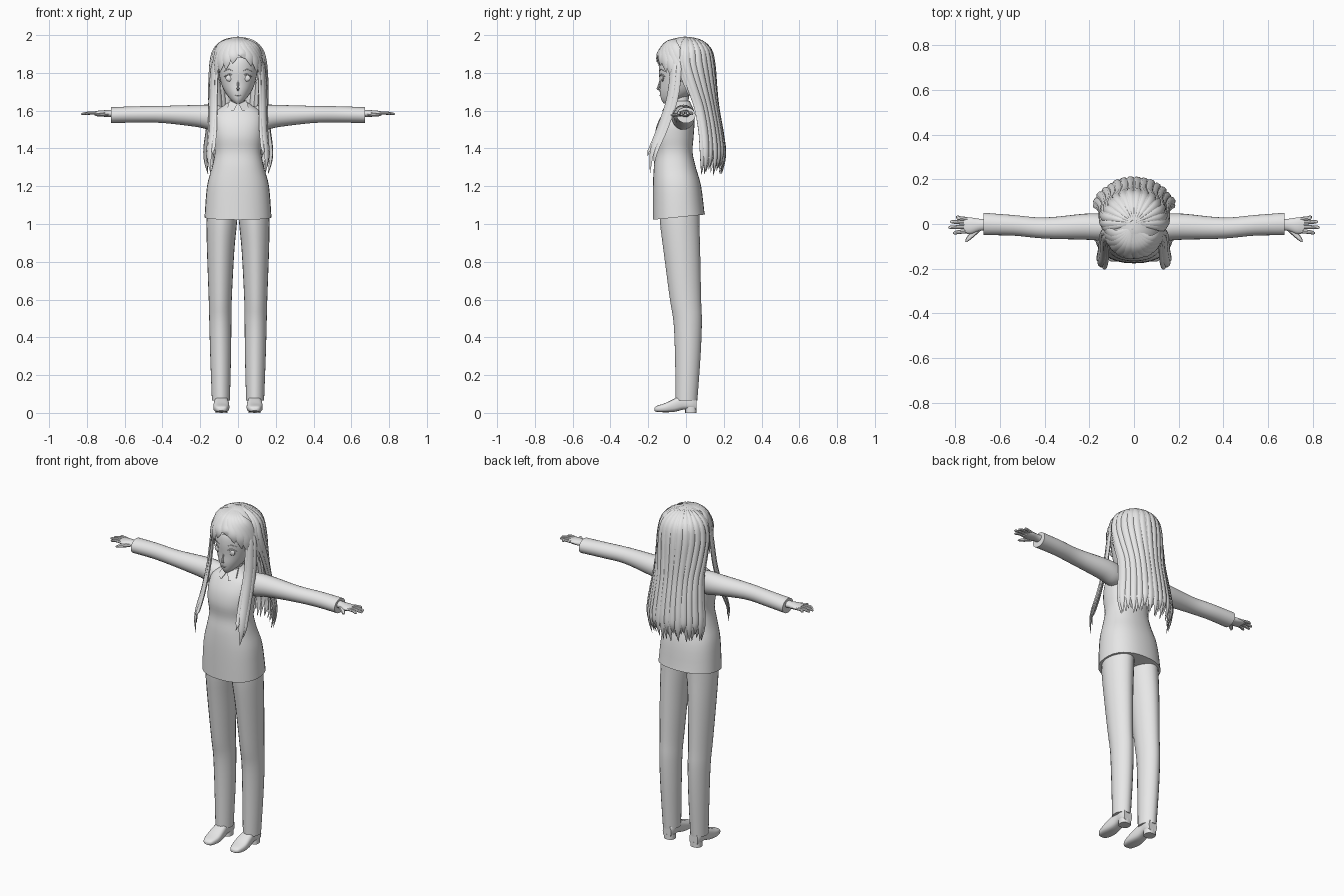
import bpy, bmesh, math, random
from mathutils import Vector as V

random.seed(4)
if "Cube" in bpy.data.objects:
    bpy.data.objects.remove(bpy.data.objects["Cube"])

grey = bpy.data.materials.new("light grey")
grey.use_nodes = True
grey.diffuse_color = (0.8, 0.8, 0.8, 1)
grey.node_tree.nodes["Principled BSDF"].inputs["Base Color"].default_value = (0.8, 0.8, 0.8, 1)

X, Y, Z = V((1, 0, 0)), V((0, 1, 0)), V((0, 0, 1))


def finish(name, bm, angle=40):
    bmesh.ops.recalc_face_normals(bm, faces=bm.faces)
    mesh = bpy.data.meshes.new(name)
    bm.to_mesh(mesh)
    bm.free()
    mesh.materials.append(grey)
    mesh.shade_smooth()
    mesh.set_sharp_from_angle(angle=math.radians(angle))
    ob = bpy.data.objects.new(name, mesh)
    bpy.context.collection.objects.link(ob)
    return ob


def smooth(keys, steps=4):
    """Catmull-Rom curve through tuples of any length."""
    out = []
    for i in range(len(keys) - 1):
        a, b, c, d = (keys[max(0, min(len(keys) - 1, i + k))] for k in (-1, 0, 1, 2))
        for s in range(steps):
            t = s / steps
            out.append(tuple(q + 0.5 * t * (r - p + t * (2 * p - 5 * q + 4 * r - s2 + t * (3 * (q - r) + s2 - p)))
                             for p, q, r, s2 in zip(a, b, c, d)))
    return out + [tuple(keys[-1])]


def skin(bm, loops):
    """Bridge equal loops and close both ends."""
    rings = [[bm.verts.new(p) for p in loop] for loop in loops]
    n = len(rings[0])
    for a, b in zip(rings, rings[1:]):
        for i in range(n):
            bm.faces.new((a[i], a[(i + 1) % n], b[(i + 1) % n], b[i]))
    bm.faces.new(rings[0])
    bm.faces.new(rings[-1])


def oval(c, u, v, ru, rv, n=24, e=2.0):
    pts = []
    for i in range(n):
        t = math.tau * i / n
        cu, cv = math.cos(t), math.sin(t)
        pts.append(c + u * ru * math.copysign(abs(cu) ** (2 / e), cu)
                   + v * rv * math.copysign(abs(cv) ** (2 / e), cv))
    return pts


def strand(bm, keys, width, thick, centre=None, n=6):
    """Flat tapered lock through (x, y, z, width factor) keys."""
    path = smooth(keys)
    loops = []
    for i, k in enumerate(path):
        p = V(k[:3])
        tan = (V(path[min(i + 1, len(path) - 1)][:3]) - V(path[max(i - 1, 0)][:3])).normalized()
        out = p - (centre or V((0, 0, min(p.z, 1.83))))
        side = tan.cross(out).normalized()
        w = max(k[3], 0.04)
        loops.append(oval(p, side, side.cross(tan), width * w, thick * w, n))
    skin(bm, loops)


def ball(name, loc, size):
    bm = bmesh.new()
    bmesh.ops.create_uvsphere(bm, u_segments=24, v_segments=16, radius=1)
    for v in bm.verts:
        v.co = V(loc) + V(a * b for a, b in zip(v.co, size))
    return bm


# Jacket: z, front y, back y, half width; the hem rises toward the back
bm = bmesh.new()
loops = []
for z, f, b, r in smooth([(1.04, -.176, .10, .177), (1.2, -.175, .08, .164), (1.3, -.17, .052, .138),
                          (1.38, -.16, .035, .123), (1.46, -.166, .04, .132), (1.53, -.152, .045, .137),
                          (1.59, -.12, .045, .125), (1.628, -.09, .03, .075), (1.65, -.075, .02, .042)]):
    loops.append(oval(V((0, (f + b) / 2, z)), X, Y, r, (b - f) / 2, 32, 2.3))
for p in loops[0]:
    p.z += 0.1 * p.y
skin(bm, loops)
finish("jacket", bm, 50)

# Neck
bm = bmesh.new()
skin(bm, [oval(V((0, y, z)), X, Y, .038, .042) for y, z in ((-.03, 1.6), (-.025, 1.72))])
finish("neck", bm)

# Head: z, front y, back y, half width
bm = bmesh.new()
skin(bm, [oval(V((0, (f + b) / 2, z)), X, Y, r, (b - f) / 2, 32) for z, f, b, r in smooth(
    [(1.638, -.118, -.085, .012), (1.66, -.131, -.02, .04), (1.7, -.139, .05, .07), (1.75, -.139, .08, .091),
     (1.82, -.144, .1, .104), (1.88, -.132, .1, .1), (1.94, -.08, .06, .06)])])
finish("head", bm)

# Nose and mouth
bm = bmesh.new()
skin(bm, [oval(V((0, y, z)), X, Y, r, r, 8) for y, z, r in
          ((-.138, 1.76, .003), (-.146, 1.725, .006), (-.15, 1.715, .007), (-.136, 1.705, .004))])
finish("nose", bm)
bm = bmesh.new()
strand(bm, [(-.018, -.135, 1.683, .3), (0, -.139, 1.681, 1), (.018, -.135, 1.683, .3)], .003, .003)
finish("mouth", bm)

for s, side in ((1, "left"), (-1, "right")):
    # Eye with upper lid
    finish(side + "_eye", ball("eye", (s * .046, -.124, 1.772), (.02, .008, .017)))
    bm = bmesh.new()
    strand(bm, [(s * .022, -.136, 1.78, .4), (s * .045, -.131, 1.793, 1), (s * .073, -.112, 1.78, .5)], .004, .004)
    strand(bm, [(s * .025, -.14, 1.81, .4), (s * .05, -.132, 1.818, 1), (s * .075, -.112, 1.808, .3)], .0025, .003)
    finish(side + "_eyelid_and_brow", bm)

    # Collar flap
    bm = bmesh.new()
    flap = [V((s * x, y, z)) for x, y, z in ((.003, -.1, 1.635), (.045, -.06, 1.655), (.058, -.1, 1.61), (.024, -.125, 1.597))]
    skin(bm, [[p + Y * .006 for p in flap], [p - Y * .003 for p in flap]])
    finish(side + "_collar", bm)

    # Sleeve: x, y, z, half depth, half height
    bm = bmesh.new()
    skin(bm, [oval(V((s * x, y, z)), Y, Z, ry, rz) for x, y, z, ry, rz in smooth(
        [(.06, -.02, 1.57, .05, .05), (.14, -.015, 1.565, .06, .066), (.22, -.012, 1.572, .058, .058),
         (.4, -.018, 1.58, .047, .045), (.54, -.006, 1.58, .046, .043), (.672, 0, 1.576, .05, .042)])])
    finish(side + "_sleeve", bm)

    # Hand: palm, four fingers and a thumb
    bm = bmesh.new()
    skin(bm, [oval(V((s * x, y, 1.585)), Y, Z, ry, rz, 16) for x, y, ry, rz in smooth(
        [(.65, -.002, .026, .021), (.69, -.004, .027, .018), (.73, -.008, .037, .016), (.76, -.006, .034, .011)])])
    for y, tip, spread in ((-.032, .81, -.008), (-.013, .83, -.002), (.006, .823, .004), (.022, .795, .01)):
        strand(bm, [(s * .745, y, 1.586, 1), (s * .785, y + spread / 2, 1.588, 1),
                    (s * (tip - .008), y + spread, 1.583, .8), (s * tip, y + spread, 1.581, .3)], .009, .008, V((0, y, 0)), 8)
    strand(bm, [(s * .69, -.018, 1.582, 1), (s * .72, -.045, 1.578, 1), (s * .742, -.066, 1.577, .8),
                (s * .752, -.08, 1.577, .3)], .012, .01, V((s * .7, 0, 0)), 8)
    finish(side + "_hand", bm)

    # Trouser leg: z, inner x, outer x, front y, back y
    bm = bmesh.new()
    skin(bm, [oval(V((s * (i + o) / 2, (f + b) / 2, z)), X, Y, (o - i) / 2, (b - f) / 2, 24, 1.85) for z, i, o, f, b in smooth(
        [(1.08, .0, .165, -.14, .07), (1.0, .006, .167, -.137, .071), (.85, .02, .164, -.118, .075),
         (.6, .033, .155, -.085, .08), (.48, .035, .152, -.066, .084), (.3, .037, .147, -.058, .077),
         (.065, .043, .138, -.055, .06)])])
    finish(side + "_trouser_leg", bm, 35)

    # Shoe: y, half width, underside z, top z
    bm = bmesh.new()
    skin(bm, [oval(V((s * .088, y, (lo + hi) / 2)), X, Z, r, (hi - lo) / 2, 20, 3) for y, r, lo, hi in smooth(
        [(-.168, .014, .012, .026), (-.155, .03, .006, .037), (-.11, .042, .003, .052), (-.06, .04, .006, .076),
         (-.01, .034, .018, .095), (.03, .035, .016, .095), (.055, .027, .014, .08)])])
    skin(bm, [oval(V((s * .088, .026, z)), X, Y, .032, .03, 16, 2.6) for z in (0, .03)])
    finish(side + "_shoe", bm)

# Scalp of hair, opened over the face
bm = ball("scalp", (0, -.005, 1.85), (.13, .146, .142))
gone = [f for f in bm.faces if f.calc_center_median().y < -.04 and f.calc_center_median().z < 1.87]
bmesh.ops.delete(bm, geom=gone, context="FACES")
finish("hair_scalp", bm)


def on_head(az, z, w):
    """Point on the hair surface, azimuth measured from the front."""
    r = math.sqrt(max(1 - ((z - 1.85) / .147) ** 2, 0.03)) if z > 1.83 else 0.99
    a = math.radians(az)
    return (.135 * r * math.sin(a), -.004 - .152 * r * math.cos(a), z, w)


# Long back hair, falling from the crown in overlapping locks
bm = bmesh.new()
count = 29
for i in range(count):
    t = 2 * i / (count - 1) - 1
    top, low = math.radians(98 * t), math.radians(64 * t)
    out = .006 * (i % 2) + random.uniform(-.003, .003)
    end = random.uniform(1.255, 1.32)
    keys = []
    for k, (r, z, w) in enumerate([(.012, 1.988, .3), (.075, 1.968, .7), (.122, 1.92, 1), (.137, 1.84, 1.05),
                                   (.146, 1.73, 1), (.157, 1.62, 1), (.178, 1.5, 1), (.193, 1.4, .95),
                                   (.192, (1.4 + end) / 2, .7), (.178, end, .05)]):
        a = top + (low - top) * min(1, max(0, (1.85 - z) / .27))
        rr = r + (out if k > 2 else out / 2)
        keys.append((rr * math.sin(a), rr * math.cos(a) + .004, z, w))
    strand(bm, keys, .019, .01)
finish("back_hair", bm, 60)

# Fringe swept to both sides of the parting
bm = bmesh.new()
for az, tip in ((-12, 1.85), (-28, 1.815), (-44, 1.80), (-60, 1.765), (-76, 1.73), (-92, 1.68),
                (14, 1.875), (30, 1.835), (46, 1.80), (60, 1.765), (76, 1.73), (92, 1.68)):
    keys = [(-.008, -.02, 1.988, .4), on_head(az * .6 - 8, 1.965, .8), on_head(az * .8 - 5, 1.92, 1),
            on_head(az * .95, (1.92 + tip) / 2, 1), on_head(az * 1.05, tip, .05)]
    strand(bm, keys, .025, .008)
finish("fringe", bm, 60)

# Long side locks that swing forward over the chest
for s, side in ((1, "left"), (-1, "right")):
    bm = bmesh.new()
    for x, y, end, w in ((0, 0, 1.27, .022), (.008, .022, 1.31, .018), (-.018, -.012, 1.36, .013)):
        strand(bm, [(s * (.09 + x), -.05 + y, 1.93, .3), (s * (.125 + x), -.06 + y, 1.84, .8),
                    (s * (.134 + x), -.07 + y, 1.73, 1), (s * (.137 + x), -.09 + y, 1.63, 1),
                    (s * (.14 + x), -.135 + y, 1.5, 1), (s * (.147 + x), -.172 + y, 1.41, .9),
                    (s * (.152 + x), -.186 + y, (1.41 + end) / 2, .6), (s * (.145 + x), -.19 + y, end, .05)], w, .009)
    finish(side + "_side_locks", bm, 60)
